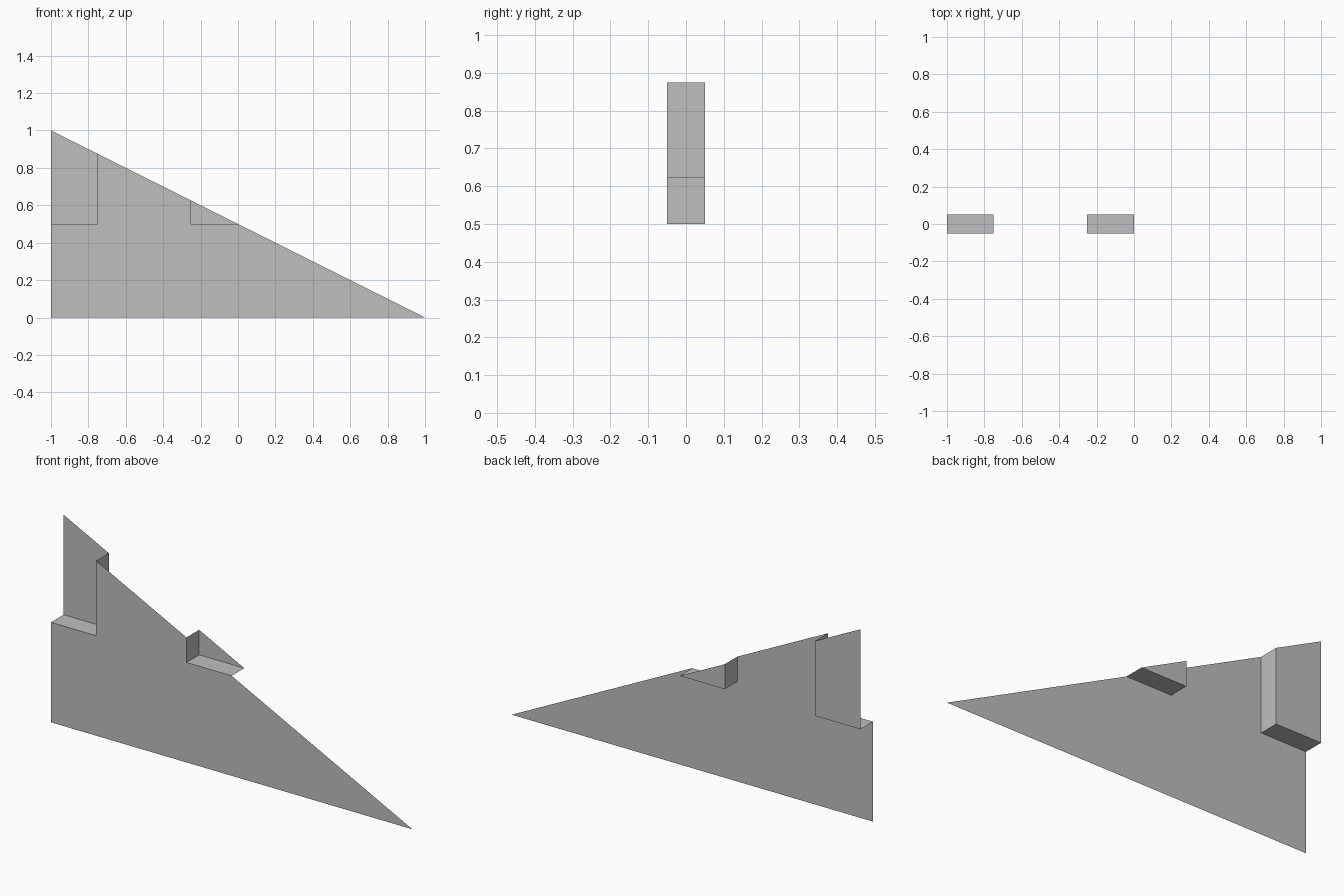
import bpy
import bmesh

cube = bpy.data.objects.get("Cube")
if cube:
    bpy.data.objects.remove(cube, do_unlink=True)

FRONT, BACK = -0.05, 0.05
LEDGE = 0.5

grey = bpy.data.materials.new("plain grey")
grey.use_nodes = True
colour = (0.52, 0.52, 0.52, 1)
grey.diffuse_color = colour
grey.node_tree.nodes["Principled BSDF"].inputs["Base Color"].default_value = colour


def slope(x):
    """Height of the sloping top edge at x."""
    return (1 - x) / 2


def build(name, outline, y, steps=()):
    """Flat sheet in the xz plane; each step is an outline edge pulled to the front."""
    bm = bmesh.new()
    verts = [bm.verts.new((x, y, z)) for x, z in outline]
    bm.faces.new(verts)
    front = {}
    for a, b in steps:
        for i in (a, b):
            if i not in front:
                x, z = outline[i]
                front[i] = bm.verts.new((x, FRONT, z))
        bm.faces.new((front[a], front[b], verts[b], verts[a]))
    mesh = bpy.data.meshes.new(name)
    bm.to_mesh(mesh)
    bm.free()
    mesh.materials.append(grey)
    obj = bpy.data.objects.new(name, mesh)
    bpy.context.collection.objects.link(obj)


# Front sheet: a right triangle with two notches
build("front_panel", [
    (-1, 0), (1, 0), (0, LEDGE), (-0.25, LEDGE), (-0.25, slope(-0.25)),
    (-0.75, slope(-0.75)), (-0.75, LEDGE), (-1, LEDGE)], FRONT)

# Recessed corner sheet with its ledge and side wall
build("corner_recess", [
    (-1, LEDGE), (-0.75, LEDGE), (-0.75, slope(-0.75)), (-1, slope(-1))],
    BACK, [(0, 1), (1, 2)])

# Recessed triangle on the slope with its ledge and side wall
build("slope_recess", [
    (-0.25, LEDGE), (0, LEDGE), (-0.25, slope(-0.25))],
    BACK, [(0, 1), (2, 0)])
